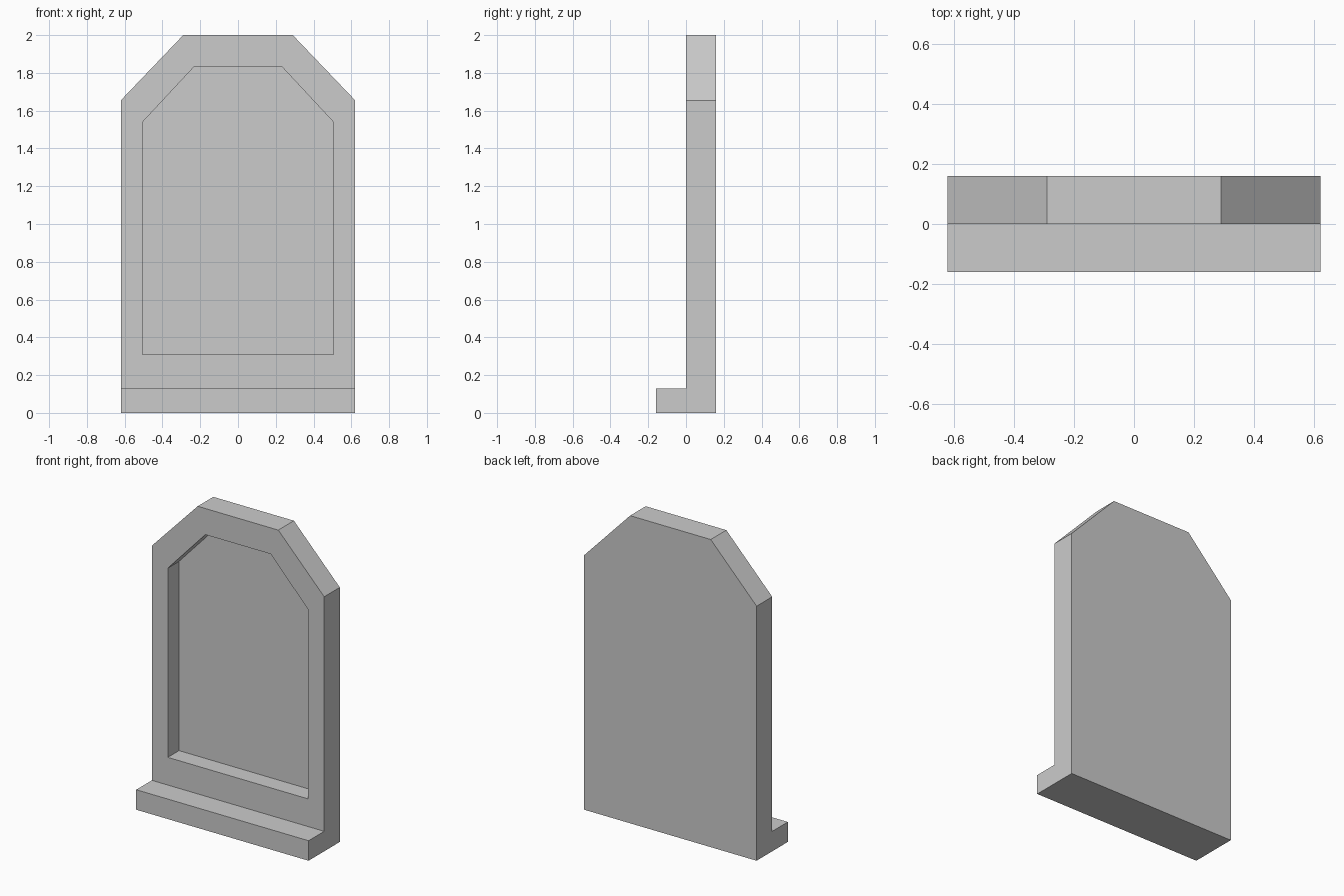
import bpy, bmesh
from mathutils import Vector

if "Cube" in bpy.data.objects:
    bpy.data.objects.remove(bpy.data.objects["Cube"])

LEDGE_Z, FRONT, BACK, RECESS = 0.13, 0.0, 0.16, 0.115


def arch(half, bottom, shoulder, top_half, top):
    """Six-point outline with clipped upper corners."""
    right = [(half, bottom), (half, shoulder), (top_half, top)]
    return right + [(-x, z) for x, z in reversed(right)]


def loft(bm, loops):
    """Skin matching (outline, y) loops and cap both ends."""
    rings = [[bm.verts.new((x, y, z)) for x, z in pts] for pts, y in loops]
    for a, b in zip(rings, rings[1:]):
        for i in range(len(a)):
            j = (i + 1) % len(a)
            bm.faces.new((a[i], a[j], b[j], b[i]))
    bm.faces.new(rings[0])
    bm.faces.new(rings[-1])
    bm.normal_update()
    bmesh.ops.recalc_face_normals(bm, faces=bm.faces[:])


def extrude(bm, test, offset):
    """Pull the faces matching a test along an offset."""
    faces = [f for f in bm.faces if test(f)]
    out = bmesh.ops.extrude_face_region(bm, geom=faces)["geom"]
    verts = [v for v in out if isinstance(v, bmesh.types.BMVert)]
    bmesh.ops.translate(bm, verts=verts, vec=Vector(offset))
    bmesh.ops.delete(bm, geom=[f for f in faces if f.is_valid], context="FACES")
    bm.normal_update()


bm = bmesh.new()

# Slab with recessed front panel
outer = arch(0.62, LEDGE_Z, 1.655, 0.29, 2.0)
inner = arch(0.505, 0.31, 1.54, 0.235, 1.83)
loft(bm, [(outer, BACK), (outer, FRONT), (inner, FRONT), (inner, RECESS)])

# Foot of the slab, then the ledge pulled forward from it
extrude(bm, lambda f: f.normal.z < -0.9 and f.calc_center_median().z < LEDGE_Z + 0.01,
        (0, 0, -LEDGE_Z))
extrude(bm, lambda f: f.normal.y < -0.9 and f.calc_center_median().z < LEDGE_Z,
        (0, -0.16, 0))
bmesh.ops.recalc_face_normals(bm, faces=bm.faces[:])

mesh = bpy.data.meshes.new("headstone")
bm.to_mesh(mesh)
bm.free()
bpy.context.collection.objects.link(bpy.data.objects.new("headstone", mesh))
